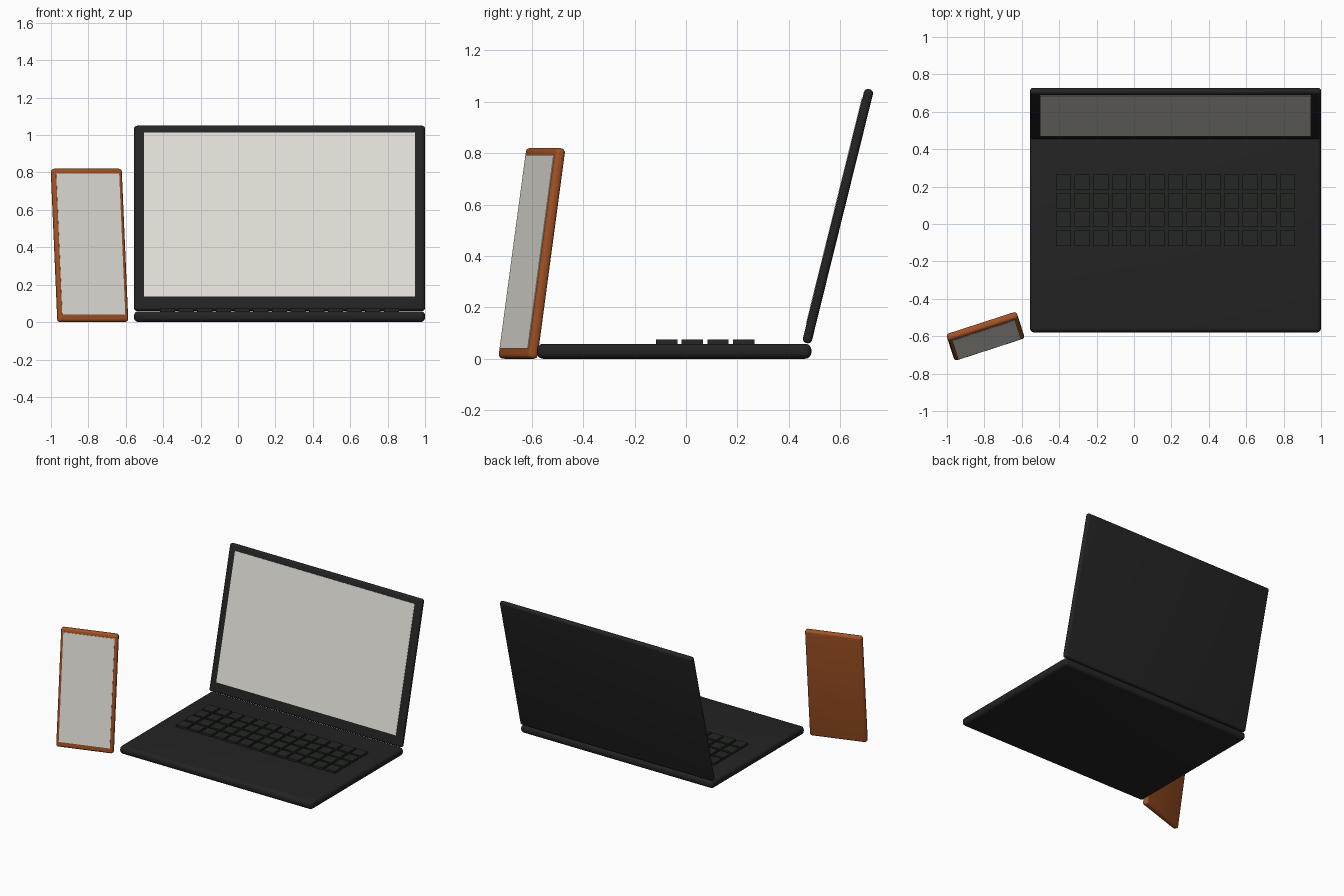
import bpy, bmesh, math
from mathutils import Matrix, Vector, Euler

if "Cube" in bpy.data.objects:
    bpy.data.objects.remove(bpy.data.objects["Cube"])


def material(name, rgb):
    m = bpy.data.materials.new(name)
    m.diffuse_color = (*rgb, 1)
    m.use_nodes = True
    m.node_tree.nodes["Principled BSDF"].inputs["Base Color"].default_value = m.diffuse_color
    return m


BLACK = material("black_casing", (0.017, 0.017, 0.017))
KEY = material("key_black", (0.017, 0.020, 0.017))
GLASS = material("pale_screen", (0.76, 0.74, 0.68))
RUST = material("rust_orange", (0.36, 0.085, 0.018))


def box(name, size, mat, loc=(0, 0, 0), rot=(0, 0, 0), radius=0.0):
    """Box with all edges rounded when a radius is given."""
    bm = bmesh.new()
    bmesh.ops.create_cube(bm, size=1)
    bmesh.ops.scale(bm, vec=size, verts=bm.verts)
    if radius:
        bmesh.ops.bevel(bm, geom=bm.edges[:], offset=radius, segments=5,
                        profile=0.5, affect='EDGES', clamp_overlap=True)
    me = bpy.data.meshes.new(name)
    bm.to_mesh(me)
    bm.free()
    me.materials.append(mat)
    ob = bpy.data.objects.new(name, me)
    bpy.context.collection.objects.link(ob)
    ob.location, ob.rotation_euler = loc, rot
    if radius:
        bpy.ops.object.select_all(action='DESELECT')
        ob.select_set(True)
        bpy.context.view_layer.objects.active = ob
        bpy.ops.object.shade_smooth_by_angle(angle=math.radians(35))
    return ob


def panel_with_screen(name, size, mat, loc, rot, radius, screen, lift):
    """Leaning slab with a thin screen plate on its front face."""
    box(name, size, mat, loc, rot, radius)
    offset = Vector((0, -size[1] / 2, lift))
    offset.rotate(Euler(rot))
    box(name + "_screen", (screen[0], 0.005, screen[1]), GLASS,
        Vector(loc) + offset, rot)


CX = 0.222  # laptop centre line

# laptop base
box("laptop_base", (1.556, 1.068, 0.058), BLACK, (CX, -0.046, 0.029), radius=0.024)

# keyboard, 13 columns by 4 rows
for row in range(4):
    for col in range(13):
        box(f"key_{row}_{col}", (0.082, 0.083, 0.022), KEY,
            (CX + (col - 6) * 0.0998, -0.075 + row * 0.0998, 0.063))

# laptop lid, leaning back
panel_with_screen("laptop_lid", (1.556, 0.036, 1.018), BLACK, (CX, 0.5915, 0.555),
                  (math.radians(-13.9), 0, 0), 0.016, (1.45, 0.903), 0.0155)

# phone, leaning back and turned toward the laptop
panel_with_screen("phone", (0.395, 0.040, 0.827), RUST, (-0.794, -0.600, 0.410),
                  (math.radians(-8), 0, math.radians(18)), 0.016, (0.354, 0.761), 0.004)
